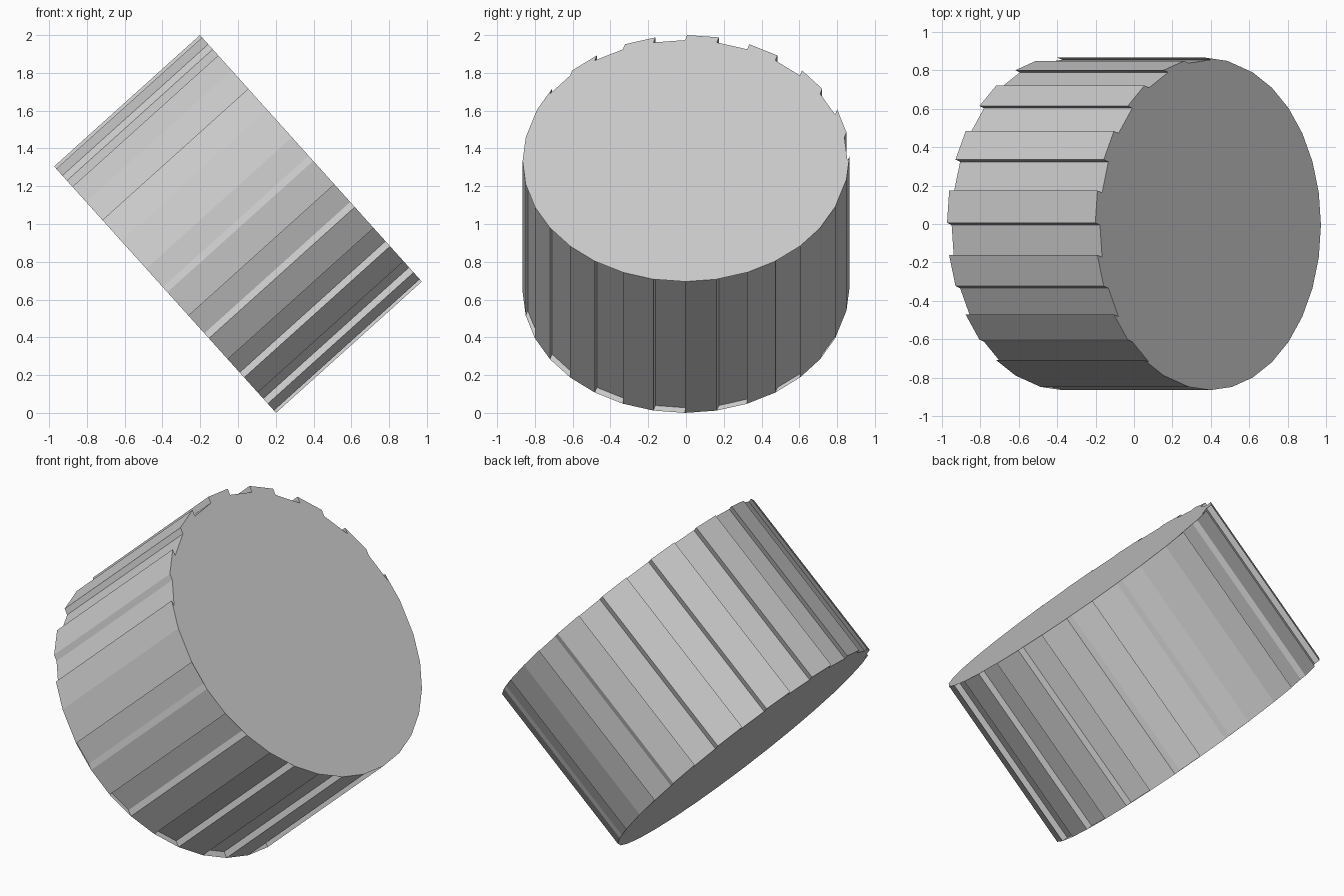
import bpy, bmesh, math
from mathutils import Matrix, Vector

if "Cube" in bpy.data.objects:
    bpy.data.objects.remove(bpy.data.objects["Cube"], do_unlink=True)

RADIUS, LENGTH, SIDES = 0.86, 1.039, 32
TILT = math.radians(48)
STEP = math.tau / SIDES

# Plain grey material
grey = bpy.data.materials.new("plain grey")
grey.use_nodes = True
grey.diffuse_color = (0.6, 0.6, 0.6, 1)
grey.node_tree.nodes["Principled BSDF"].inputs["Base Color"].default_value = (0.6, 0.6, 0.6, 1)

# Drum body
bm = bmesh.new()
bmesh.ops.create_cone(bm, cap_ends=True, segments=SIDES,
                      radius1=RADIUS, radius2=RADIUS, depth=LENGTH)


def is_ridge(face):
    """Every other side panel, counted around the axis."""
    if abs(face.normal.z) > 0.5:
        return False
    c = face.calc_center_median()
    angle = math.atan2(-c.x, c.y) % math.tau
    return int(angle / STEP) % 2 == 1


# Ridges: alternate panels all pushed the same way, raised above, sunk below
bm.normal_update()
ridges = [f for f in bm.faces if is_ridge(f)]
pushed = bmesh.ops.extrude_discrete_faces(bm, faces=ridges)["faces"]
for face in pushed:
    bmesh.ops.translate(bm, verts=face.verts, vec=Vector((-0.036, 0.011, 0)))

# Lean the drum and set it on the ground
bm.transform(Matrix.Translation((0.012, -0.005, 0.987)) @ Matrix.Rotation(TILT, 4, 'Y'))
low = min(v.co.z for v in bm.verts)
bmesh.ops.translate(bm, verts=bm.verts, vec=Vector((0, 0, -low)))

mesh = bpy.data.meshes.new("ridged_drum")
bm.to_mesh(mesh)
bm.free()
mesh.materials.append(grey)
drum = bpy.data.objects.new("ridged_drum", mesh)
bpy.context.collection.objects.link(drum)
